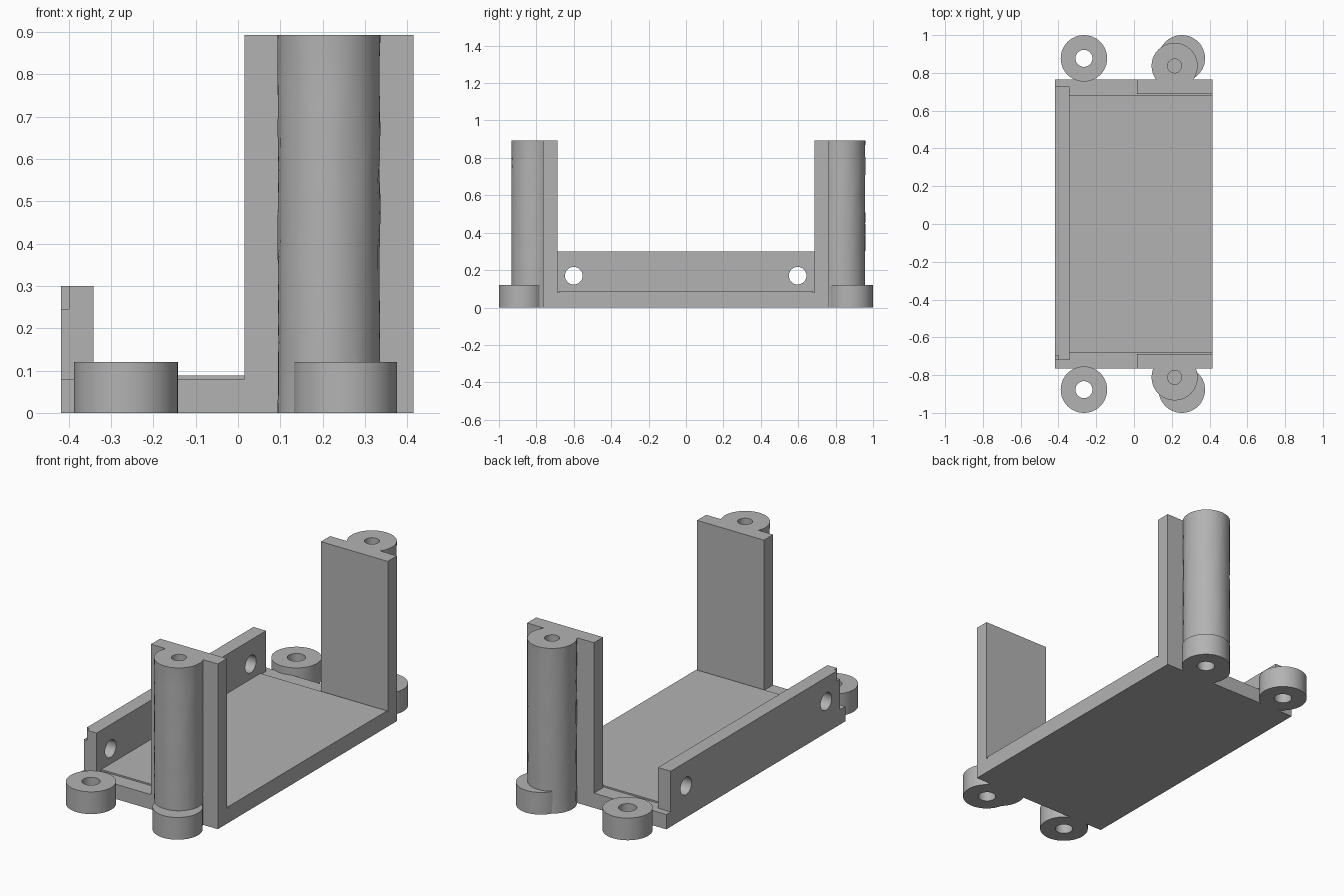
import bpy, bmesh, math, random
from mathutils import Matrix, Vector

random.seed(4)
if "Cube" in bpy.data.objects:
    bpy.data.objects.remove(bpy.data.objects["Cube"])

grey = bpy.data.materials.new("plain grey")
grey.use_nodes = True
COLOUR = (0.45, 0.45, 0.45, 1)
grey.diffuse_color = COLOUR
grey.node_tree.nodes["Principled BSDF"].inputs["Base Color"].default_value = COLOUR


def finish(name, bm):
    mesh = bpy.data.meshes.new(name)
    bmesh.ops.recalc_face_normals(bm, faces=bm.faces)
    bm.to_mesh(mesh)
    bm.free()
    mesh.materials.append(grey)
    obj = bpy.data.objects.new(name, mesh)
    bpy.context.collection.objects.link(obj)
    return obj


def box(name, low, high):
    low, high = Vector(low), Vector(high)
    bm = bmesh.new()
    bmesh.ops.create_cube(bm, size=1, matrix=Matrix.Translation((low + high) / 2)
                          @ Matrix.Diagonal((*(high - low), 1)))
    return finish(name, bm)


def cylinder(name, x, y, low, high, radius, sides=48, rows=1, rough=0):
    """Upright cylinder, optionally with a slightly uneven side surface."""
    bm = bmesh.new()
    rings = []
    for row in range(rows + 1):
        z = low + (high - low) * row / rows
        ring = []
        for i in range(sides):
            a = math.tau * i / sides
            r = radius - random.uniform(0, rough) * (0 < row < rows)
            ring.append(bm.verts.new((x + r * math.cos(a), y + r * math.sin(a), z)))
        rings.append(ring)
    for a, b in zip(rings, rings[1:]):
        for i in range(sides):
            j = (i + 1) % sides
            bm.faces.new((a[i], a[j], b[j], b[i]))
    bm.faces.new(rings[0][::-1])
    bm.faces.new(rings[-1])
    return finish(name, bm)


def select(obj):
    bpy.ops.object.select_all(action='DESELECT')
    obj.select_set(True)
    bpy.context.view_layer.objects.active = obj


def cut(obj, cutter):
    cutter.hide_render = True
    mod = obj.modifiers.new("cut", 'BOOLEAN')
    mod.operation = 'DIFFERENCE'
    mod.solver = 'EXACT'
    mod.object = cutter
    select(obj)
    bpy.ops.object.modifier_apply(modifier=mod.name)
    bpy.data.objects.remove(cutter)


def smooth(obj):
    select(obj)
    bpy.ops.object.shade_smooth_by_angle(angle=math.radians(35))


# Base slab with a slightly raised floor
box("base_slab", (-0.418, -0.765, 0), (0.415, 0.765, 0.08))
box("raised_floor", (-0.345, -0.68, 0.07), (0.415, 0.68, 0.088))

# Low side wall with a notched corner and two cross holes
wall = box("side_wall", (-0.418, -0.72, 0.08), (-0.342, 0.728, 0.3))
cut(wall, box("notch_cutter", (-0.5, -0.8, 0.245), (-0.4, -0.695, 0.4)))
for y in (-0.6, 0.597):
    drill = cylinder("drill", 0, 0, -0.1, 0.1, 0.047)
    drill.data.transform(Matrix.Translation((-0.38, y, 0.17))
                         @ Matrix.Rotation(math.pi / 2, 4, 'Y'))
    cut(wall, drill)
smooth(wall)

# Each end: tall plate, screw post and two mounting feet
for end, side, post_y in (("front", -1, -0.812), ("back", 1, 0.837)):
    ys = sorted((side * 0.687, side * 0.765))
    box(end + "_plate", (0.015, ys[0], 0.08), (0.415, ys[1], 0.893))

    foot_y = side * 0.877
    post = cylinder(end + "_post", 0.215, post_y, 0, 0.893, 0.122,
                    sides=40, rows=16, rough=0.0025)
    cut(post, cylinder("screw_cutter", 0.215, post_y, 0.4, 1, 0.037))
    cut(post, cylinder("foot_cutter", 0.253, foot_y, -0.1, 0.12, 0.045))
    smooth(post)

    for label, x in (("left", 0.253), ("right", -0.265)):
        foot = cylinder(f"{end}_{label}_foot", x, foot_y, 0, 0.12, 0.123)
        cut(foot, cylinder("foot_cutter", x, foot_y, -0.1, 0.3, 0.045))
        smooth(foot)
